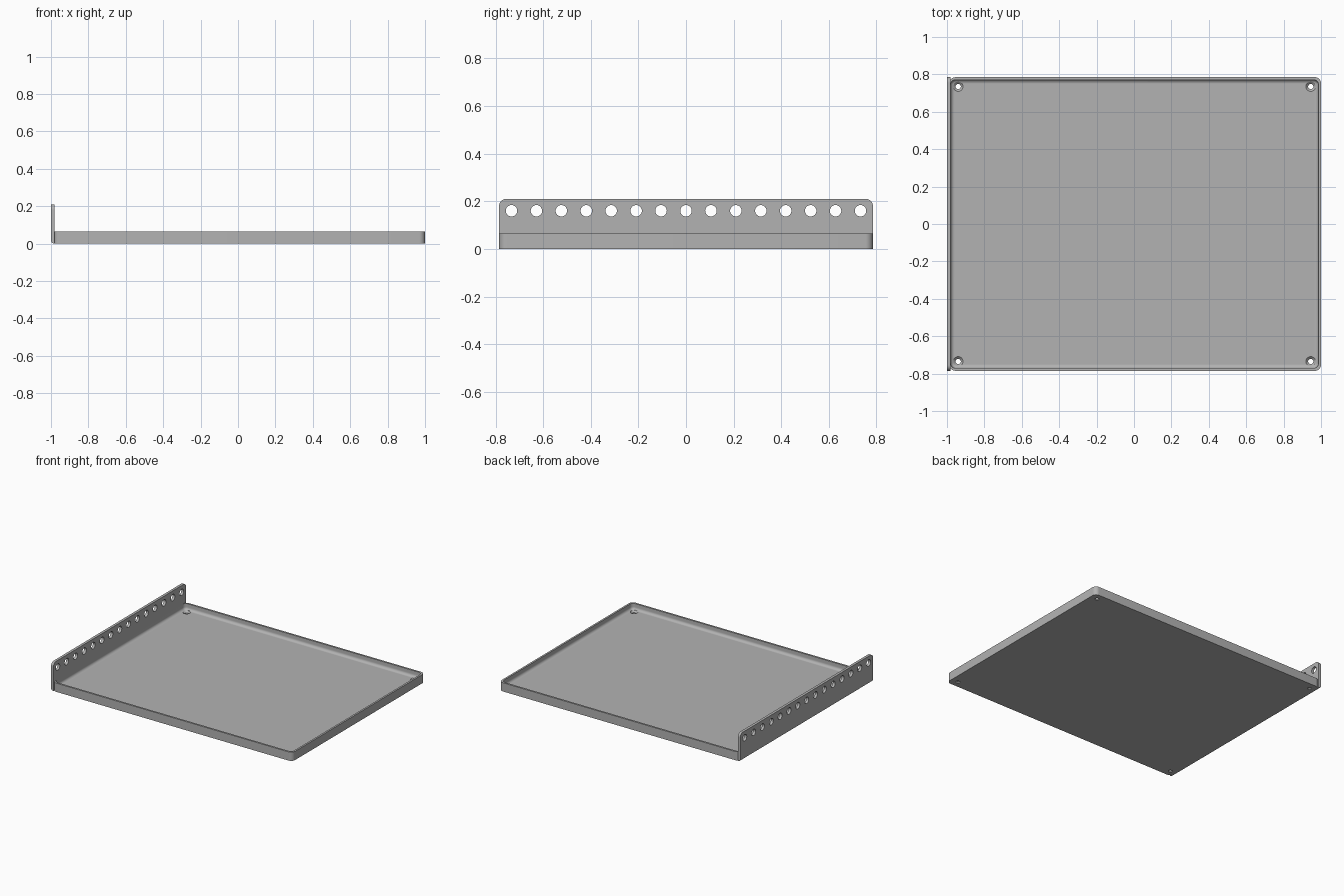
import bpy, bmesh, math

if "Cube" in bpy.data.objects:
    bpy.data.objects.remove(bpy.data.objects["Cube"], do_unlink=True)

grey = bpy.data.materials.new("sheet_grey")
grey.use_nodes = True
COLOUR = (0.45, 0.45, 0.45, 1)
grey.diffuse_color = COLOUR
grey.node_tree.nodes["Principled BSDF"].inputs["Base Color"].default_value = COLOUR

HALF_Y, WALL_TOP, FLOOR = 0.785, 0.065, 0.02
LEFT, RIGHT = -0.986, 1.0
FLANGE_IN = -0.98


def to_object(bm, name):
    bmesh.ops.recalc_face_normals(bm, faces=bm.faces)
    mesh = bpy.data.meshes.new(name)
    bm.to_mesh(mesh)
    bm.free()
    mesh.materials.append(grey)
    obj = bpy.data.objects.new(name, mesh)
    bpy.context.collection.objects.link(obj)
    return obj


def rounded_ring(bm, x0, x1, hy, r, z, steps=8):
    """Loop of vertices round a rectangle with rounded corners."""
    corners = [(x1 - r, hy - r), (x0 + r, hy - r), (x0 + r, r - hy), (x1 - r, r - hy)]
    ring = []
    for q, (cx, cy) in enumerate(corners):
        for i in range(steps + 1):
            a = math.pi / 2 * (q + i / steps)
            ring.append(bm.verts.new((cx + r * math.cos(a), cy + r * math.sin(a), z)))
    return ring


def loft(bm, rings):
    for a, b in zip(rings, rings[1:]):
        n = len(a)
        for i in range(n):
            bm.faces.new((a[i], a[(i + 1) % n], b[(i + 1) % n], b[i]))
    bm.faces.new(rings[0])
    bm.faces.new(rings[-1])


def lathe(bm, profile, place, segments=32):
    """Closed solid of revolution; place maps local (u, v, w) to a position."""
    rings = []
    for r, w in profile:
        angles = [2 * math.pi * i / segments for i in range(segments)]
        rings.append([bm.verts.new(place(r * math.cos(a), r * math.sin(a), w)) for a in angles])
    loft(bm, rings)


def cut(obj, cutter):
    cutter.hide_render = True
    cutter.hide_viewport = True
    cutter.display_type = 'WIRE'
    mod = obj.modifiers.new("holes", 'BOOLEAN')
    mod.operation = 'DIFFERENCE'
    mod.solver = 'EXACT'
    mod.object = cutter


def smooth(obj):
    bpy.ops.object.select_all(action='DESELECT')
    obj.select_set(True)
    bpy.context.view_layer.objects.active = obj
    bpy.ops.object.shade_smooth_by_angle(angle=math.radians(30))


# Tray: outer wall, rim, inner wall and a fillet down to the floor
bm = bmesh.new()
rings = [rounded_ring(bm, LEFT, RIGHT, HALF_Y, 0.032, z) for z in (0, WALL_TOP)]
wall, fillet = 0.014, 0.02
inner = (FLANGE_IN, RIGHT - wall, HALF_Y - wall)
rings.append(rounded_ring(bm, *inner, 0.026, WALL_TOP))
for i in range(7):
    a = math.pi / 2 * i / 6
    d = fillet * (1 - math.cos(a))
    rings.append(rounded_ring(bm, inner[0] + d, inner[1] - d, inner[2] - d, 0.026 - d,
                              FLOOR + fillet * (1 - math.sin(a))))
loft(bm, rings)
tray = to_object(bm, "tray")
smooth(tray)

# Countersunk screw holes in the tray corners
bm = bmesh.new()
countersink = [(0.014, -0.02), (0.014, 0.009), (0.026, FLOOR), (0.026, 0.04)]
for x in (-0.94, 0.945):
    for y in (-0.735, 0.735):
        lathe(bm, countersink, lambda u, v, w: (x + u, y + v, w))
cut(tray, to_object(bm, "screw_hole_cutter"))

# Upright flange with rounded top corners and a rounded bottom bend
bm = bmesh.new()
bmesh.ops.create_cube(bm, size=1)
for v in bm.verts:
    v.co.x = -1 if v.co.x < 0 else FLANGE_IN
    v.co.y *= 2 * HALF_Y
    v.co.z = 0 if v.co.z < 0 else 0.21


def bevel_where(test, radius):
    edges = [e for e in bm.edges if all(test(v.co) for v in e.verts)]
    bmesh.ops.bevel(bm, geom=edges, offset=radius, segments=8, profile=0.5, affect='EDGES')


for side in (-1, 1):
    bevel_where(lambda c: c.z > 0.2 and c.y * side > 0.78, 0.03)
bevel_where(lambda c: c.z < 0.001 and c.x < -0.999, 0.018)
flange = to_object(bm, "flange")
smooth(flange)

# Row of round holes along the flange
bm = bmesh.new()
for i in range(15):
    y = 0.1047 * (i - 7)
    lathe(bm, [(0.024, -1.05), (0.024, -0.93)], lambda u, v, w: (w, y + u, 0.16 + v))
cut(flange, to_object(bm, "flange_hole_cutter"))
